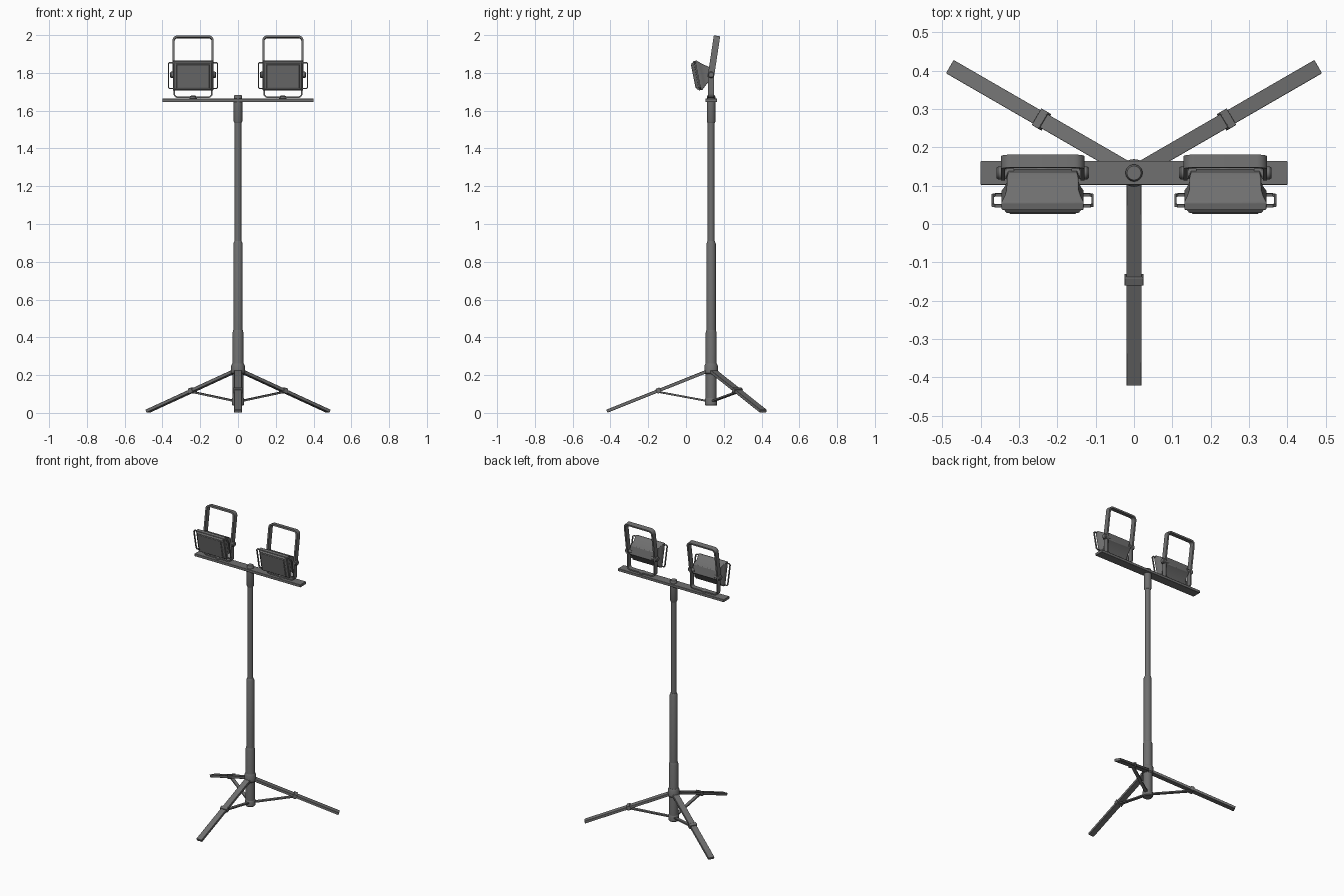
import bpy, bmesh, math
from mathutils import Matrix, Vector

if "Cube" in bpy.data.objects:
    bpy.data.objects.remove(bpy.data.objects["Cube"])

AXIS = Vector((0, 0.133, 0))
DARK = bpy.data.materials.new("dark_grey")
DARK.diffuse_color = (.16, .16, .16, 1)
DARK.use_nodes = True
DARK.node_tree.nodes["Principled BSDF"].inputs["Base Color"].default_value = DARK.diffuse_color


def finish(name, bm, matrix, bevel=0):
    bmesh.ops.recalc_face_normals(bm, faces=bm.faces)
    me = bpy.data.meshes.new(name)
    bm.to_mesh(me)
    bm.free()
    me.materials.append(DARK)
    ob = bpy.data.objects.new(name, me)
    bpy.context.collection.objects.link(ob)
    ob.matrix_world = matrix
    if bevel:
        m = ob.modifiers.new("bevel", 'BEVEL')
        m.width, m.segments = bevel, 2
    bpy.context.view_layer.objects.active = ob
    ob.select_set(True)
    bpy.ops.object.shade_smooth_by_angle(angle=math.radians(35))
    ob.select_set(False)
    return ob


def skin(name, rings, matrix, bevel=0):
    """Join rings of points into a tube, capped at both ends."""
    bm = bmesh.new()
    rows = [[bm.verts.new(p) for p in ring] for ring in rings]
    n = len(rows[0])
    for a, b in zip(rows, rows[1:]):
        for i in range(n):
            j = (i + 1) % n
            bm.faces.new((a[i], a[j], b[j], b[i]))
    bm.faces.new(rows[0])
    bm.faces.new(rows[-1])
    return finish(name, bm, matrix, bevel)


def box(name, size, matrix, bevel=0.002):
    bm = bmesh.new()
    bmesh.ops.create_cube(bm, size=1)
    bmesh.ops.scale(bm, vec=size, verts=bm.verts)
    return finish(name, bm, matrix, bevel)


def lathe(name, profile, matrix, sides=32):
    """Stack of (radius, height) rings."""
    angles = [2 * math.pi * i / sides for i in range(sides)]
    return skin(name, [[(r * math.cos(a), r * math.sin(a), z) for a in angles]
                       for r, z in profile], matrix)


def beam(name, a, b, width, thick):
    """Flat bar from a to b; its width stays horizontal."""
    d = (b - a).normalized()
    side = Vector((0, 0, 1)).cross(d).normalized()
    rot = Matrix((d, side, d.cross(side))).transposed().to_4x4()
    return box(name, ((b - a).length, width, thick), Matrix.Translation((a + b) / 2) @ rot)


def u_path(half, z_open, z_end, r):
    """U in the xz plane with rounded corners, closed end at z_end."""
    s = 1 if z_end > z_open else -1
    right = [(half, z_open)]
    for k in range(6):
        a = math.pi / 2 * k / 5
        right.append((half - r + r * math.cos(a), z_end - s * (r - r * math.sin(a))))
    return right + [(-x, z) for x, z in reversed(right)]


def strap(name, path, thick, width, matrix):
    """Flat band following an xz path, with its width along y."""
    pts = [Vector(p) for p in path]
    rings = []
    for i, p in enumerate(pts):
        t = (pts[min(i + 1, len(pts) - 1)] - pts[max(i - 1, 0)]).normalized()
        n = Vector((-t.y, t.x)) * thick / 2
        rings.append([(p.x + s * n.x, y * width / 2, p.y + s * n.y)
                      for s, y in ((1, -1), (1, 1), (-1, 1), (-1, -1))])
    return skin(name, rings, matrix)


def loft(name, sections, matrix, bevel):
    """Rectangles (y, half width, half height) joined along y."""
    corners = ((-1, -1), (1, -1), (1, 1), (-1, 1))
    return skin(name, [[(sx * w, y, sz * h) for sx, sz in corners]
                       for y, w, h in sections], matrix, bevel)


# Telescopic mast
at = Matrix.Translation(AXIS)
lathe("lower_tube", [(.029, .05), (.029, .425), (.025, .438)], at)
lathe("middle_tube", [(.025, .42), (.025, .895), (.019, .91)], at)
lathe("upper_tube", [(.018, .88), (.018, 1.56)], at)
lathe("top_sleeve", [(.019, 1.535), (.023, 1.543), (.023, 1.652)], at)
lathe("top_bolt", [(.022, 1.66), (.022, 1.676), (.018, 1.682)], at)
lathe("leg_hub", [(.030, .205), (.036, .212), (.036, .25), (.030, .262)], at)
lathe("base_collar", [(.028, .038), (.032, .043), (.032, .075), (.029, .08)], at)

# Tripod legs with sliding collars and braces
for i, deg in enumerate((-90, 30, 150)):
    out = Vector((math.cos(math.radians(deg)), math.sin(math.radians(deg)), 0))
    P = lambda r, z: AXIS + out * r + Vector((0, 0, z))
    slope = (.221 - .009) / (.552 - .02)
    on_leg = lambda r, dz=0: P(r, .221 - slope * (r - .02) + dz)
    beam(f"leg_{i}", on_leg(.02), on_leg(.552), .04, .017)
    beam(f"leg_collar_{i}", on_leg(.268), on_leg(.289), .05, .028)
    beam(f"leg_brace_{i}", P(.025, .064), on_leg(.277, -.008), .022, .010)

# Crossbar
box("crossbar", (.8, .062, .018), Matrix.Translation((0, .133, 1.655)))

# Two floodlights
for label, x in (("left", -.238), ("right", .238)):
    pivot = Matrix.Translation((x, .133, 1.79))
    # Stand bracket below the pivot, carrying handle above it
    strap(f"{label}_stand_bracket", u_path(.1, .012, -.119, .02), .008, .032, pivot)
    strap(f"{label}_handle", u_path(.1035, -.015, .203, .022), .011, .034,
          pivot @ Matrix.Rotation(-.15, 4, 'X'))
    lathe(f"{label}_mount_bolt", [(.02, 1.662), (.02, 1.674), (.012, 1.679)],
          Matrix.Translation((x, .133, 0)), 24)
    # Lamp head, tilted downwards
    head = Matrix.Translation((x, .052, 1.784)) @ Matrix.Rotation(.2, 4, 'X')
    loft(f"{label}_lamp_housing", [(0, .107, .079), (.02, .107, .079), (.034, .099, .066),
                                   (.048, .094, .054), (.076, .093, .034), (.088, .09, .028)],
         head, .003)
    loft(f"{label}_lamp_bezel", [(-.010, .094, .069), (.001, .102, .075)], head, .002)
    loft(f"{label}_lamp_lens", [(-.014, .085, .062), (-.009, .088, .065)], head, .001)
    for s, end in ((-1, "a"), (1, "b")):
        # Pivot lug and clamp knob
        spin = pivot @ Matrix.Rotation(s * math.pi / 2, 4, 'Y')
        lathe(f"{label}_pivot_lug_{end}", [(.012, .075), (.012, .1)], spin, 20)
        lathe(f"{label}_clamp_knob_{end}", [(.017, .106), (.017, .116), (.013, .121)], spin, 20)
        # Side guard loop
        path = [(s * .1, .07), (s * .124, .07), (s * .130, .064),
                (s * .130, -.064), (s * .124, -.07), (s * .1, -.07)]
        strap(f"{label}_side_guard_{end}", path, .006, .008, head @ Matrix.Translation((0, .01, 0)))
